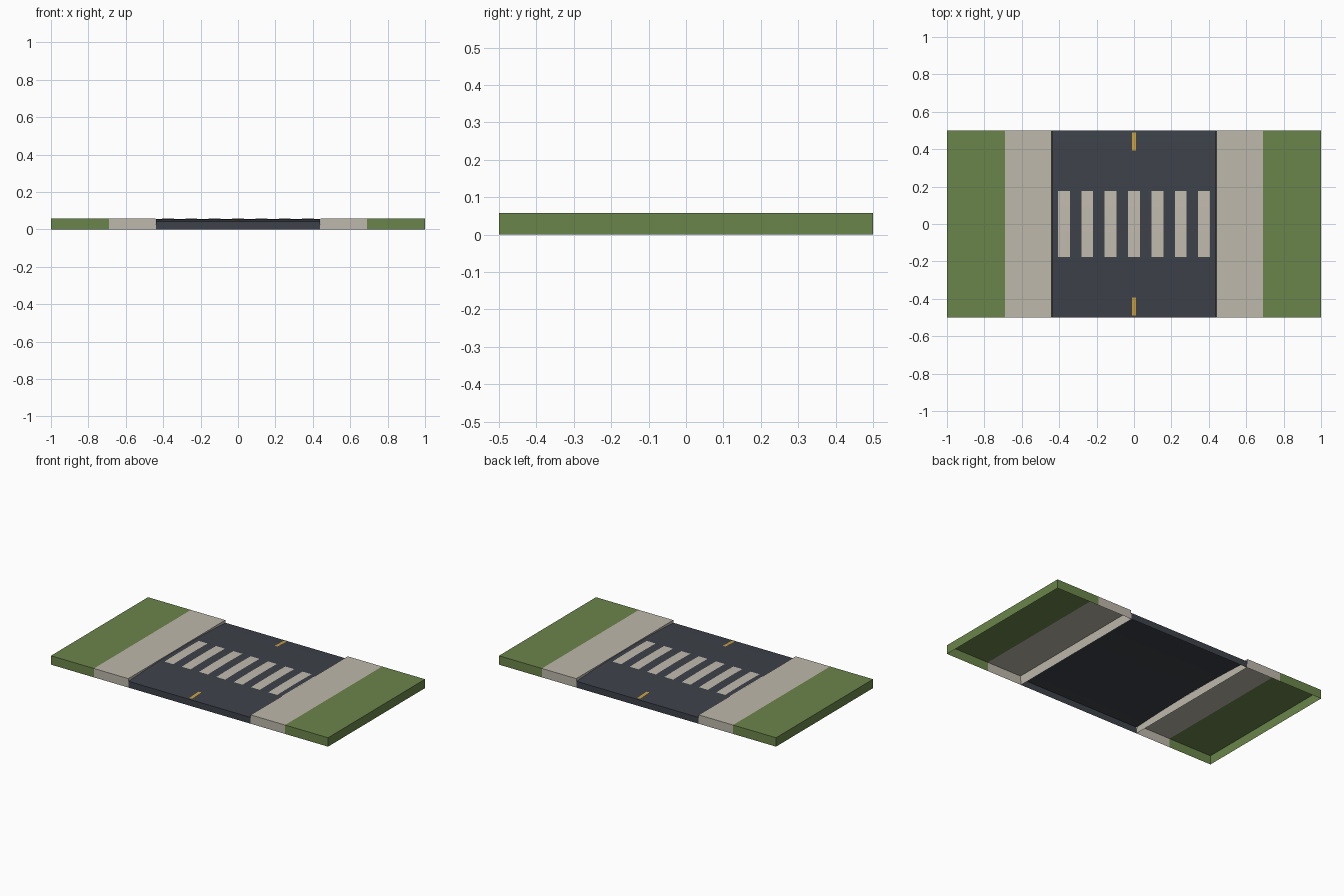
import bpy, bmesh

cube = bpy.data.objects.get("Cube")
if cube:
    bpy.data.objects.remove(cube, do_unlink=True)

HALF_DEPTH = 0.5
TOP = 0.058        # pavement and grass height
ROAD_EDGE = 0.041  # road height at the open ends
ROAD_PEAK = 0.056  # road height at the crossing


def material(name, rgb):
    mat = bpy.data.materials.new(name)
    mat.use_nodes = True
    mat.diffuse_color = (*rgb, 1)
    bsdf = mat.node_tree.nodes["Principled BSDF"]
    bsdf.inputs["Base Color"].default_value = (*rgb, 1)
    bsdf.inputs["Roughness"].default_value = 0.9
    return mat


grass = material("grass green", (0.147, 0.235, 0.069))
concrete = material("pale concrete", (0.51, 0.48, 0.41))
asphalt = material("dark asphalt", (0.047, 0.055, 0.068))
paint = material("crossing paint", (0.54, 0.50, 0.43))
gold = material("centre line yellow", (0.58, 0.35, 0.045))


def road_height(y):
    """Gentle hump that rises towards the crossing."""
    return ROAD_PEAK - (ROAD_PEAK - ROAD_EDGE) * (y / HALF_DEPTH) ** 2


def finish(name, bm, mat):
    mesh = bpy.data.meshes.new(name)
    bm.to_mesh(mesh)
    bm.free()
    mesh.materials.append(mat)
    obj = bpy.data.objects.new(name, mesh)
    bpy.context.collection.objects.link(obj)
    return obj


def draped_sheet(name, x0, x1, y0, y1, steps, lift, mat, skirt=False):
    """Sheet that follows the road hump, with optional end walls."""
    bm = bmesh.new()
    ys = [y0 + (y1 - y0) * i / steps for i in range(steps + 1)]
    points = [(y, road_height(y) + lift) for y in ys]
    if skirt:
        points = [(y0, 0)] + points + [(y1, 0)]
    rows = [[bm.verts.new((x, y, z)) for x in (x0, x1)] for y, z in points]
    for a, b in zip(rows, rows[1:]):
        bm.faces.new((a[0], a[1], b[1], b[0]))
    return finish(name, bm, mat)


def open_slab(name, side, inner, outer, wall, mat):
    """Hollow slab: top, both ends and one side wall, open underneath."""
    bm = bmesh.new()
    profile = [(inner[0], 0), (inner[1], TOP), (outer, TOP), (outer, 0)]
    front, back = [[bm.verts.new((side * x, y, z)) for x, z in profile]
                   for y in (-HALF_DEPTH, HALF_DEPTH)]
    bm.faces.new(front)
    bm.faces.new(back[::-1])
    for i in (1, wall):
        bm.faces.new((front[i], back[i], back[i + 1], front[i + 1]))
    if side < 0:
        bmesh.ops.reverse_faces(bm, faces=bm.faces[:])
    bm.normal_update()
    # Make the top face point upwards and the rest agree with it
    top = next(f for f in bm.faces if abs(f.normal.z) > 0.9)
    if top.normal.z < 0:
        bmesh.ops.reverse_faces(bm, faces=bm.faces[:])
    return finish(name, bm, mat)


# Road surface
draped_sheet("road", -0.439, 0.439, -HALF_DEPTH, HALF_DEPTH, 16, 0, asphalt, True)

# Pavements with a slightly leaning kerb, and grass verges
for side, label in ((1, "left"), (-1, "right")):
    open_slab(label + "_pavement", side, (0.438, 0.442), 0.69, 0, concrete)
    open_slab(label + "_grass_verge", side, (0.69, 0.69), 1.0, 2, grass)

# Crossing stripes
for i in range(-3, 4):
    x = i * 0.125
    draped_sheet(f"crossing_stripe_{i + 4}", x - 0.032, x + 0.032,
                 -0.177, 0.177, 8, 0.001, paint)

# Centre line dashes
for label, y in (("front", -0.44), ("back", 0.44)):
    draped_sheet(label + "_centre_dash", -0.01, 0.01,
                 y - 0.048, y + 0.048, 3, 0.001, gold)
